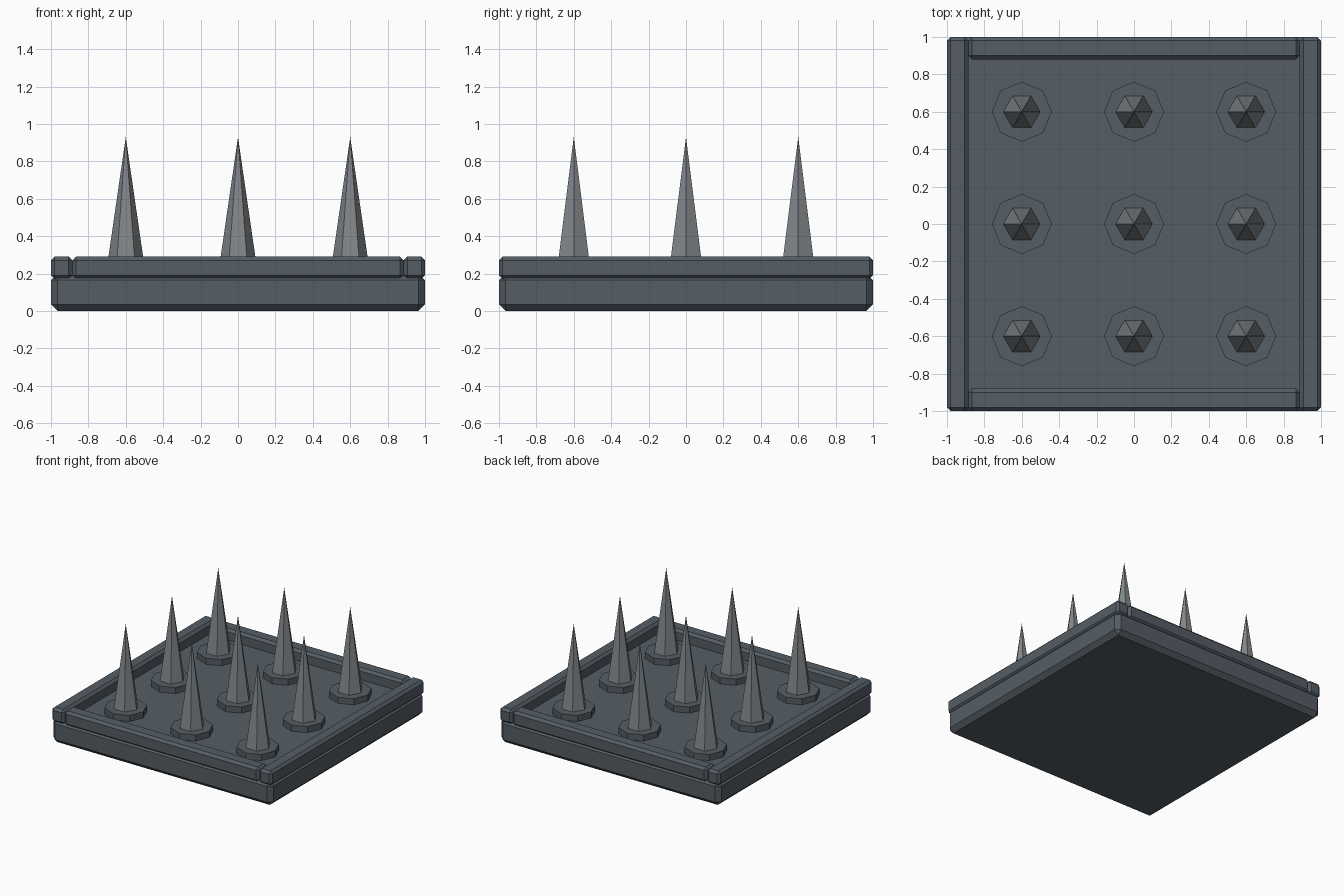
import bpy
from mathutils import Matrix
import bmesh

if "Cube" in bpy.data.objects:
    bpy.data.objects.remove(bpy.data.objects["Cube"])


def material(name, color):
    m = bpy.data.materials.new(name)
    m.diffuse_color = (*color, 1)
    m.use_nodes = True
    m.node_tree.nodes["Principled BSDF"].inputs["Base Color"].default_value = m.diffuse_color
    return m


dark = material("dark_iron", (0.09, 0.11, 0.13))
steel = material("steel", (0.22, 0.24, 0.255))


def finish(bm, name, mat):
    me = bpy.data.meshes.new(name)
    bm.to_mesh(me)
    bm.free()
    me.materials.append(mat)
    ob = bpy.data.objects.new(name, me)
    bpy.context.collection.objects.link(ob)
    return ob


def box(name, lo, hi, bevel):
    """Chamfered box between two corners."""
    bm = bmesh.new()
    size = [b - a for a, b in zip(lo, hi)]
    mid = [(a + b) / 2 for a, b in zip(lo, hi)]
    bmesh.ops.create_cube(bm, size=1, matrix=Matrix.Translation(mid) @ Matrix.Diagonal((*size, 1)))
    bmesh.ops.bevel(bm, geom=bm.edges[:], offset=bevel, segments=1,
                    profile=0.5, affect='EDGES')
    return finish(bm, name, dark)


def cone(name, x, y, z0, z1, r0, r1, sides, mat):
    """Faceted cone or prism with a corner pointing along x."""
    bm = bmesh.new()
    bmesh.ops.create_cone(bm, cap_ends=True, segments=sides, radius1=r0, radius2=r1,
                          depth=z1 - z0)
    bmesh.ops.remove_doubles(bm, verts=bm.verts[:], dist=1e-5)
    # turn so that a corner lies on the x axis
    if max(v.co.x for v in bm.verts) < r0 - 1e-4:
        bmesh.ops.rotate(bm, verts=bm.verts[:],
                         matrix=Matrix.Rotation(3.14159265 / sides, 3, 'Z'))
    bmesh.ops.translate(bm, verts=bm.verts[:], vec=(x, y, (z0 + z1) / 2))
    return finish(bm, name, mat)


# Base slab
box("base_plate", (-1, -1, 0), (1, 1, 0.2), 0.035)

# Raised rim: full-length side strips, shorter front and back strips between
W = 0.12
Z0, Z1 = 0.17, 0.29
box("rim_left", (-1, -1, Z0), (-1 + W - 0.005, 1, Z1), 0.02)
box("rim_right", (1 - W + 0.005, -1, Z0), (1, 1, Z1), 0.02)
box("rim_front", (-0.885, -1, Z0), (0.885, -1 + W, Z1), 0.02)
box("rim_back", (-0.885, 1 - W, Z0), (0.885, 1, Z1), 0.02)

# Grid of spikes on octagonal collars
for i, x in enumerate((-0.6, 0, 0.6)):
    for j, y in enumerate((-0.6, 0, 0.6)):
        cone(f"collar_{i}_{j}", x, y, 0.19, 0.25, 0.16, 0.16, 8, dark)
        cone(f"spike_{i}_{j}", x, y, 0.24, 0.93, 0.1, 0, 6, steel)
